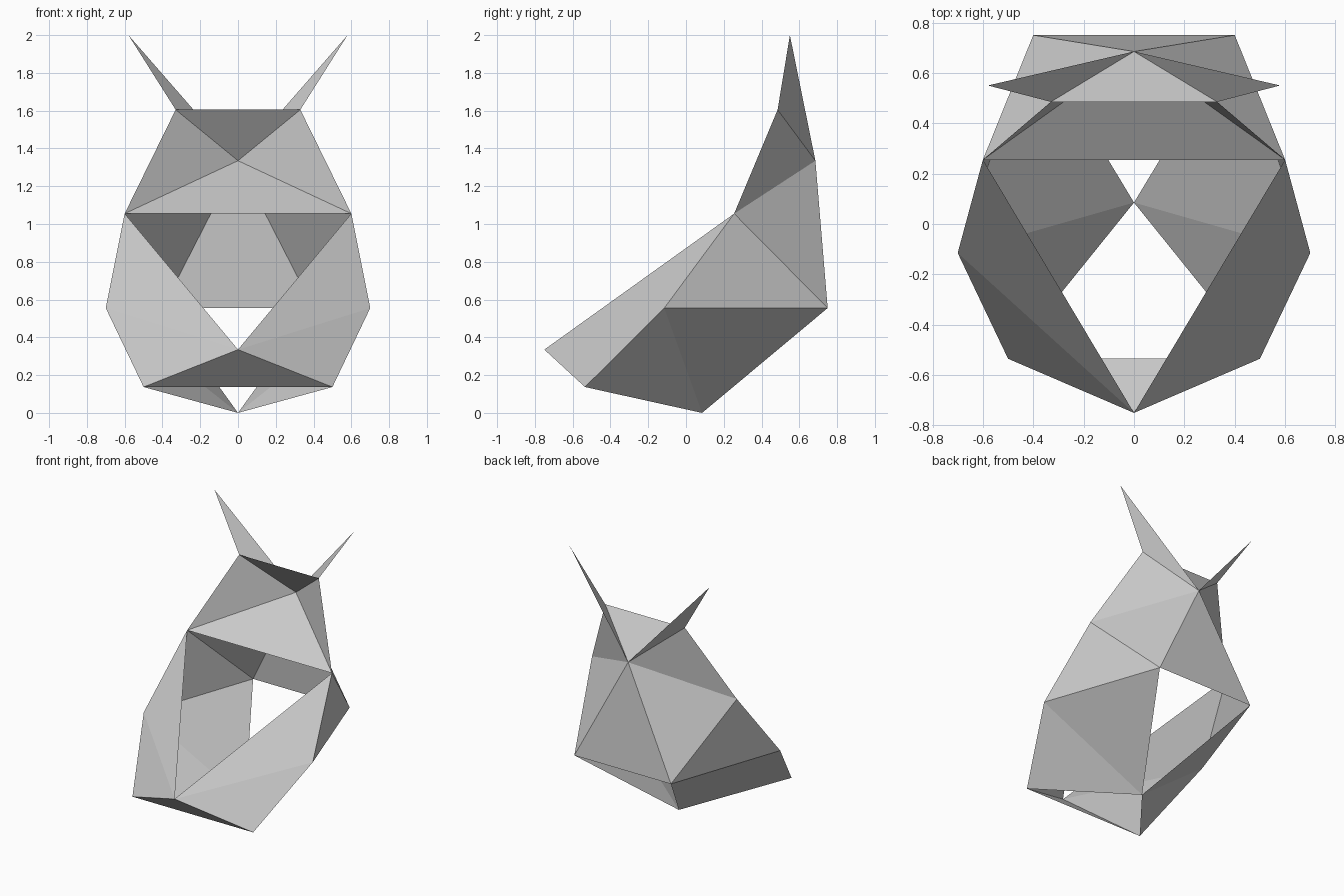
import bpy
import bmesh
from mathutils import Vector

if "Cube" in bpy.data.objects:
    bpy.data.objects.remove(bpy.data.objects["Cube"])

# Key points of the open faceted mask (right half and centre line)
P = {
    "chin": (0, -0.75, 0.335),
    "jaw": (0.5, -0.535, 0.137),
    "neck": (0, 0.085, 0.0),
    "side": (0.7, -0.115, 0.555),
    "nape": (0.4, 0.75, 0.555),
    "temple": (0.6, 0.255, 1.055),
    "crown": (0, 0.685, 1.335),
    "ear": (0.33, 0.485, 1.605),
    "tip": (0.58, 0.55, 2.0),
}
CENTRE = Vector((0, 0.2, 0.7))


def point(key):
    """Look up a point; a leading '-' takes its mirror image."""
    x, y, z = P[key.lstrip("-")]
    return Vector((-x if key.startswith("-") else x, y, z))


def panel(name, *triangles, mirrored=True):
    """Sheet of flat triangles facing outward, mirrored over x if asked."""
    bm = bmesh.new()
    verts = {}
    for tri in triangles:
        keys = tri.split()
        for k in keys:
            if k not in verts:
                verts[k] = bm.verts.new(point(k))
        face = bm.faces.new([verts[k] for k in keys])
        face.normal_update()
        if face.normal.dot(face.calc_center_median() - CENTRE) < 0:
            face.normal_flip()
    mesh = bpy.data.meshes.new(name)
    bm.to_mesh(mesh)
    bm.free()
    obj = bpy.data.objects.new(name, mesh)
    bpy.context.collection.objects.link(obj)
    if mirrored:
        mod = obj.modifiers.new("Mirror", "MIRROR")
        mod.use_mirror_merge = False
    return obj


# Pointed ears and the sides of the forehead below them
panel("ears", "ear tip crown")
panel("forehead_sides", "temple ear crown")

# Central panels
panel("forehead", "-ear ear crown", mirrored=False)
panel("brow", "-temple temple crown", mirrored=False)
panel("back_of_head", "-nape nape crown", mirrored=False)
panel("chin", "-jaw jaw chin", mirrored=False)

# Side panels
panel("head_sides", "temple crown nape", "temple nape side")
panel("cheeks", "temple side chin", "side jaw chin")
panel("lower_jaw", "side neck jaw", "side nape neck")
